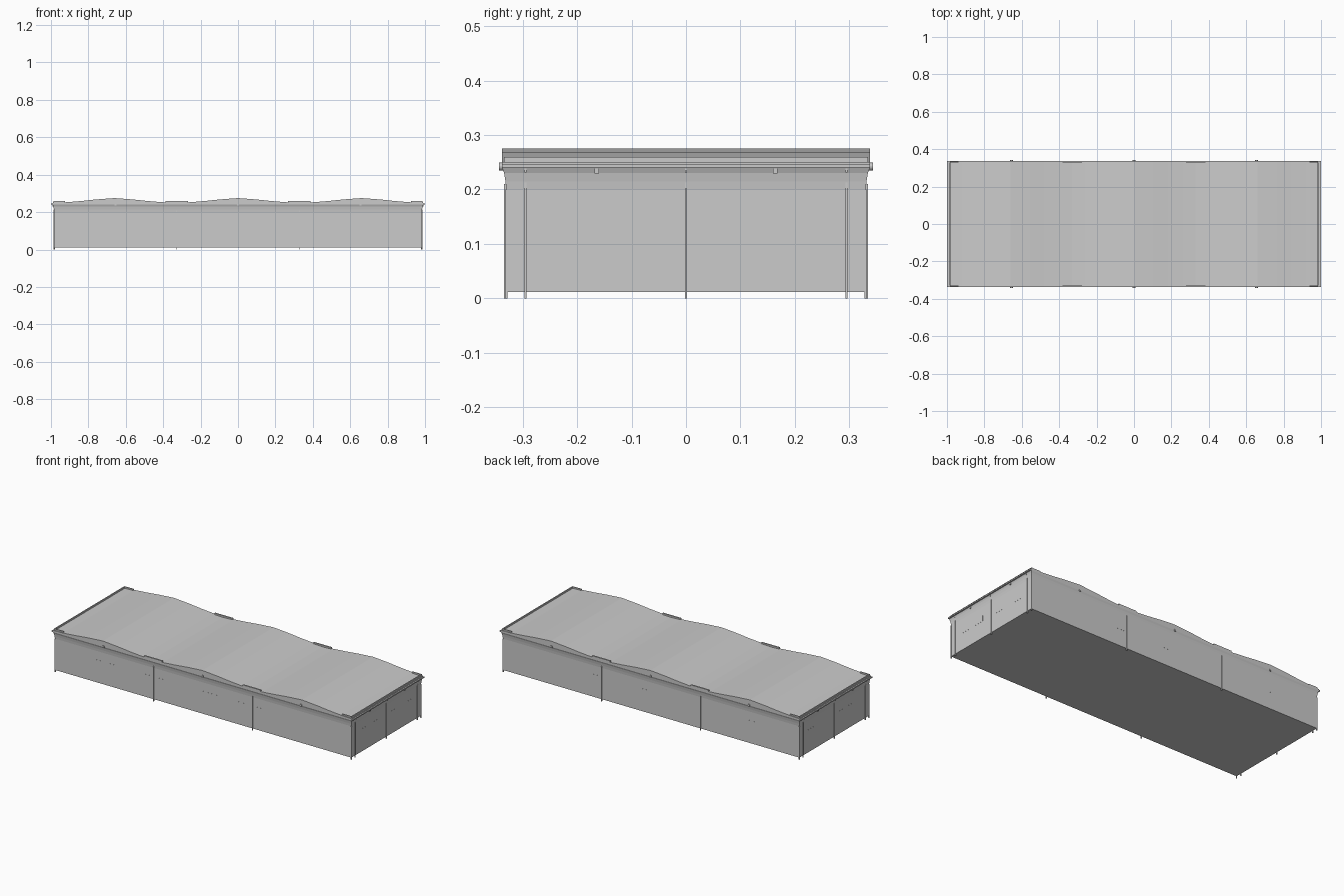
import bpy, bmesh, math

if "Cube" in bpy.data.objects:
    bpy.data.objects.remove(bpy.data.objects["Cube"])

BAY = 0.655            # distance between roof crests
HX, HY = 0.983, 0.33   # wall half sizes


def roof_z(d):
    """Roof height at distance d from the nearest crest."""
    pts = [(0, 0.275), (0.1, 0.2675), (0.18, 0.259), (0.26, 0.2525), (0.33, 0.25)]
    for (a, za), (b, zb) in zip(pts, pts[1:]):
        if d <= b:
            return za + (zb - za) * (d - a) / (b - a)
    return pts[-1][1]


def finish(bm, name):
    bmesh.ops.recalc_face_normals(bm, faces=bm.faces)
    me = bpy.data.meshes.new(name)
    bm.to_mesh(me)
    bm.free()
    ob = bpy.data.objects.new(name, me)
    bpy.context.collection.objects.link(ob)
    return ob


def box(name, lo, hi):
    bm = bmesh.new()
    bmesh.ops.create_cube(bm, size=1)
    for v in bm.verts:
        v.co = [l + (h - l) * (c + 0.5) for l, h, c in zip(lo, hi, v.co)]
    return finish(bm, name)


def box_c(name, centre, size):
    return box(name, [c - s / 2 for c, s in zip(centre, size)],
               [c + s / 2 for c, s in zip(centre, size)])


# Building shell: walls flare near the top, then meet the wavy roof
columns = []
for crest in (-BAY, 0, BAY):
    columns += [crest + s * d for s, d in ((-1, .328), (-1, .26), (-1, .18), (-1, .1), (1, 0),
                                           (1, .1), (1, .18), (1, .26))]
columns.append(BAY + .328)
levels = [(0.012, 0), (0.2, 0), (0.215, 0.0015), (0.23, 0.004), (0.24, 0.008), (None, 0.008)]
bm = bmesh.new()
rings = []
for x in columns:
    d = min(abs(x - c) for c in (-BAY, 0, BAY))
    pts = [(x * (HX + o) / columns[-1], HY + o, roof_z(d) if z is None else z)
           for z, o in levels]
    front = [bm.verts.new((a, -b, c)) for a, b, c in pts]
    back = [bm.verts.new((a, b, c)) for a, b, c in pts]
    rings.append(front + back[::-1])
n = len(rings[0])
for r, s in zip(rings, rings[1:]):
    for i in range(n):
        j = (i + 1) % n
        bm.faces.new((r[i], r[j], s[j], s[i]))
for r in (rings[0], rings[-1]):
    for i in range(n // 2 - 1):
        bm.faces.new((r[i], r[i + 1], r[n - 2 - i], r[n - 1 - i]))
finish(bm, "building_shell")

for s in (-1, 1):
    # End eave ledge, end parapet and their returns along the long sides
    box_c("end_eave", (s * 0.988, 0, 0.2435), (0.022, 0.676, 0.007))
    box_c("end_parapet", (s * 0.984, 0, 0.2535), (0.006, 0.656, 0.013))
    for t in (-1, 1):
        box_c("corner_gutter", (s * 0.955, t * 0.331, 0.2535), (0.06, 0.006, 0.013))
        box_c("valley_gutter", (s * BAY / 2, t * 0.3335, 0.2535), (0.12, 0.009, 0.013))
        # Wall joint strips on the long sides, reaching the ground
        box_c("side_joint", (s * BAY / 2, t * 0.331, 0.105), (0.004, 0.006, 0.21))
        # End wall joint strips near the corners
        box_c("end_joint", (s * HX, t * 0.295, 0.1065), (0.006, 0.004, 0.213))
        box_c("corner_joint", (s * (HX - 0.001), t * 0.3295, 0.1), (0.006, 0.004, 0.2))
        # Hooded end lamps
        box_c("end_lamp", (s * 0.987, t * 0.164, 0.2335), (0.012, 0.008, 0.009))
    box_c("end_joint_middle", (s * HX, 0, 0.1065), (0.006, 0.004, 0.213))
    for y in (-0.295, 0, 0.295):
        box_c("end_bracket", (s * 0.987, y, 0.235), (0.01, 0.004, 0.007))

# Round lamps below each roof crest
for x in (-BAY, 0, BAY):
    for t in (-1, 1):
        bm = bmesh.new()
        bmesh.ops.create_cone(bm, cap_ends=True, segments=12, radius1=0.007,
                              radius2=0.007, depth=0.012)
        for v in bm.verts:
            a, b, c = v.co
            v.co = (x + a, t * 0.337 + c, 0.242 + b)
        finish(bm, "crest_lamp")

# Thin blank wall panels
for t, xs in ((-1, (-0.7, -0.6, -0.38, -0.28, 0.02, 0.08, 0.26, 0.37)), (1, (0.37, 0.05, -0.67))):
    for x in xs:
        box_c("side_panel", (x, t * HY, 0.13), (0.05, 0.0012, 0.035))
for s, ys in ((1, (-0.21, -0.1, 0.06, 0.22)), (-1, (0.22, -0.06, -0.14))):
    for y in ys:
        box_c("end_panel", (s * HX, y, 0.13), (0.0012, 0.06, 0.035))
